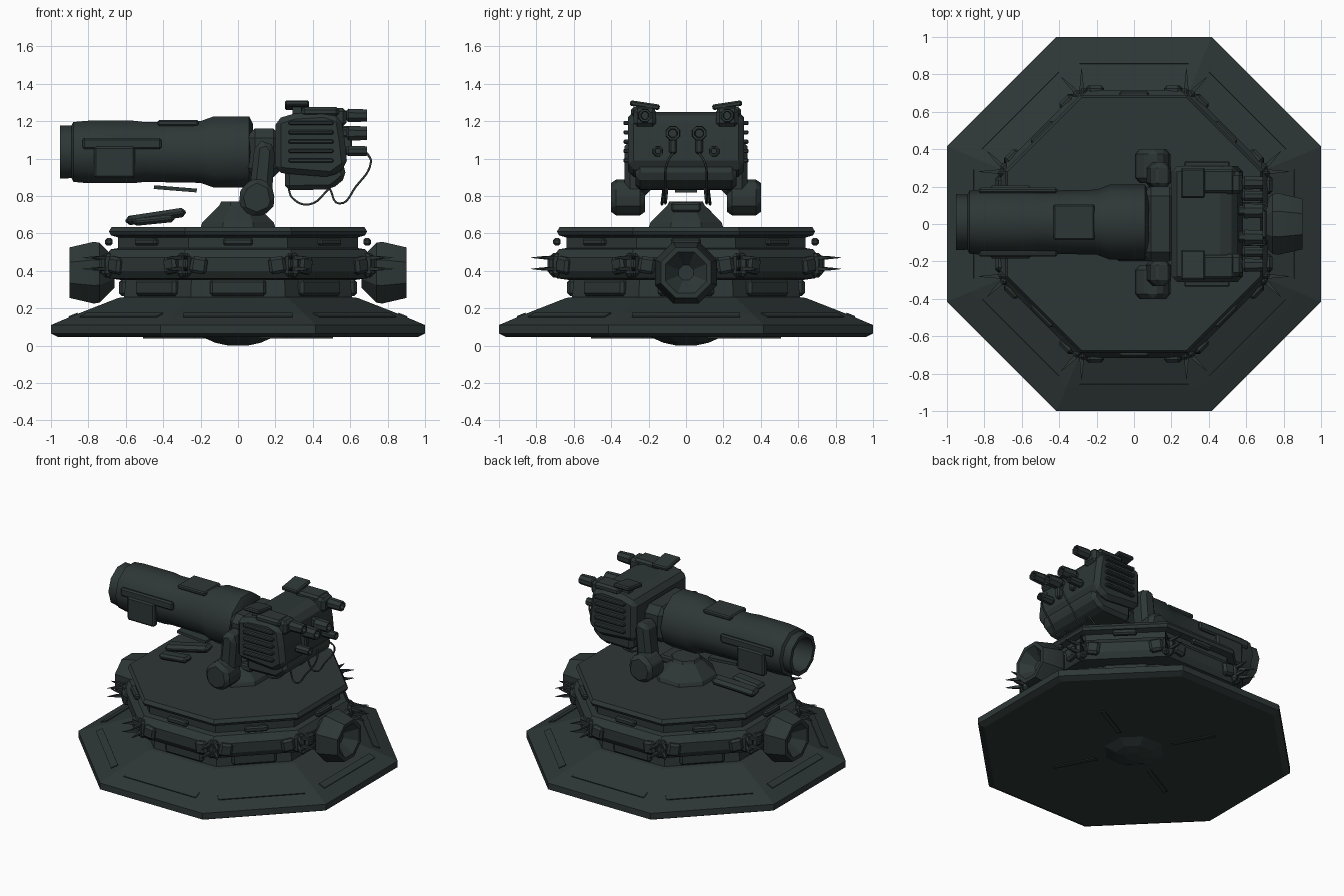
import bpy, bmesh
from math import pi, cos, sin, tan, radians
from mathutils import Matrix, Vector

if "Cube" in bpy.data.objects:
    bpy.data.objects.remove(bpy.data.objects["Cube"])

SLATE = (0.027, 0.038, 0.037, 1)
slate = bpy.data.materials.new("dark_slate")
slate.use_nodes = True
slate.diffuse_color = SLATE
slate.node_tree.nodes["Principled BSDF"].inputs["Base Color"].default_value = SLATE


def finish(name, bm, matrix=None, smooth=0, bevel=0):
    if matrix:
        bm.transform(matrix)
    bmesh.ops.recalc_face_normals(bm, faces=bm.faces)
    me = bpy.data.meshes.new(name)
    bm.to_mesh(me)
    bm.free()
    me.materials.append(slate)
    ob = bpy.data.objects.new(name, me)
    bpy.context.collection.objects.link(ob)
    if bevel:
        mod = ob.modifiers.new("bevel", "BEVEL")
        mod.width = bevel
        mod.segments = 1
    if smooth:
        bpy.ops.object.select_all(action="DESELECT")
        ob.select_set(True)
        bpy.context.view_layer.objects.active = ob
        bpy.ops.object.shade_smooth_by_angle(angle=radians(smooth))
    return ob


def lathe(name, profile, n=8, matrix=None, smooth=0):
    """Turn (apothem, height) points into an n-sided solid along z."""
    bm = bmesh.new()
    rings = []
    for r, z in profile:
        r /= cos(pi / n)
        turn = [2 * pi * (i + 0.5) / n for i in range(n)]
        rings.append([bm.verts.new((r * cos(a), r * sin(a), z)) for a in turn])
    for a, b in zip(rings, rings[1:]):
        for i in range(n):
            j = (i + 1) % n
            bm.faces.new((a[i], a[j], b[j], b[i]))
    bm.faces.new(rings[0])
    bm.faces.new(rings[-1])
    return finish(name, bm, matrix, smooth)


def box(name, size, matrix, bevel=0):
    bm = bmesh.new()
    bmesh.ops.create_cube(bm, size=1)
    bm.transform(Matrix.Diagonal((*size, 1)))
    return finish(name, bm, matrix, bevel=bevel)


def slab(name, outline, y0, y1, bevel=0):
    """Extrude an (x, z) outline from y0 to y1."""
    bm = bmesh.new()
    face = bm.faces.new([bm.verts.new((x, y0, z)) for x, z in outline])
    out = bmesh.ops.extrude_face_region(bm, geom=[face])
    verts = [v for v in out["geom"] if isinstance(v, bmesh.types.BMVert)]
    bmesh.ops.translate(bm, verts=verts, vec=(0, y1 - y0, 0))
    return finish(name, bm, bevel=bevel)


def cable(name, points, width=0.006):
    cu = bpy.data.curves.new(name, "CURVE")
    cu.dimensions = "3D"
    cu.bevel_depth = width
    cu.bevel_resolution = 1
    cu.resolution_u = 6
    sp = cu.splines.new("BEZIER")
    sp.bezier_points.add(len(points) - 1)
    for bp, p in zip(sp.bezier_points, points):
        bp.co = p
        bp.handle_left_type = bp.handle_right_type = "AUTO"
    cu.materials.append(slate)
    ob = bpy.data.objects.new(name, cu)
    bpy.context.collection.objects.link(ob)


def at(x, y, z):
    return Matrix.Translation((x, y, z))


def spin(a, axis="Z"):
    return Matrix.Rotation(a, 4, axis)


# Octagonal base skirt, body and deck
lathe("base_skirt", [(0.96, 0.045), (1, 0.065), (1, 0.11), (0.87, 0.165), (0.64, 0.255), (0.6, 0.26)])
lathe("body_column", [(0.61, 0.25), (0.6, 0.36), (0.64, 0.5), (0.64, 0.6)])
lathe("body_ring", [(0.62, 0.35), (0.69, 0.36), (0.715, 0.4), (0.715, 0.47), (0.68, 0.515), (0.62, 0.525)])
lathe("deck", [(0.63, 0.575), (0.68, 0.59), (0.69, 0.61), (0.675, 0.635), (0.65, 0.635)])
lathe("underside_hub", [(0.05, 0), (0.12, 0.015), (0.2, 0.05)])

# Parts repeated on each of the eight sides
slope = math_slope = 0.38
for k in range(8):
    side = spin(k * pi / 4)
    box("skirt_slot", (0.05, 0.58, 0.009), side @ at(0.88, 0, 0.163) @ spin(slope, "Y"))
    box("column_rib", (0.05, 0.3, 0.09), side @ at(0.61, 0, 0.31), bevel=0.015)
    box("edge_latch", (0.04, 0.16, 0.04), side @ at(0.69, 0, 0.555), bevel=0.01)
    for s in (-1, 1):
        box("ring_clamp", (0.05, 0.09, 0.09), side @ at(0.715, s * 0.21, 0.43) @ spin(s * 0.15, "X"), bevel=0.015)
        box("corner_clamp", (0.1, 0.05, 0.13), side @ at(0.68, s * 0.275, 0.43), bevel=0.02)
        for z in (0.41, 0.47):
            lathe("corner_spike", [(0.012, 0), (0.008, 0.07), (0.001, 0.13)], 4,
                  side @ at(0.7, s * 0.28, z) @ spin(pi / 2, "Y"))

# Flat seams under the base
for k in range(4):
    box("underside_seam", (0.3, 0.03, 0.008), spin(k * pi / 2 + 0.5) @ at(0.42, 0, 0.043))

# Octagonal side pods with a hollow cone in the outer face
for s in (-1, 1):
    lathe("side_pod", [(0.08, 0.66), (0.11, 0.69), (0.16, 0.74), (0.165, 0.77), (0.135, 0.9), (0.11, 0.9), (0.04, 0.82)],
          8, at(0, 0, 0.39) @ spin(s * pi / 2, "Y"), smooth=25)

# Pedestal and loose plates on the deck
lathe("pedestal", [(0.2, 0.63), (0.19, 0.66), (0.1, 0.75), (0.09, 0.77)])
box("pedestal_cap", (0.2, 0.16, 0.05), at(0.06, 0, 0.74), bevel=0.01)
box("deck_plate", (0.32, 0.1, 0.05), at(-0.44, 0.06, 0.69) @ spin(-0.15, "Y") @ spin(0.2), bevel=0.02)
box("deck_plate", (0.22, 0.09, 0.04), at(-0.45, -0.08, 0.67) @ spin(-0.1, "Y"), bevel=0.015)
box("hanging_plate", (0.23, 0.12, 0.02), at(-0.335, 0, 0.838) @ spin(0.08, "Y"))

# Barrel with a hollow muzzle
along = at(0, 0.01, 1.035) @ spin(-pi / 2, "Y")
lathe("barrel", [(0.15, -0.08), (0.19, -0.06), (0.19, 0.13), (0.165, 0.2), (0.16, 0.5), (0.167, 0.56),
                 (0.167, 0.8), (0.16, 0.88), (0.14, 0.89), (0.142, 0.95), (0.115, 0.95), (0.1, 0.75)],
      10, along, smooth=40)
box("barrel_top_panel", (0.22, 0.19, 0.03), at(-0.32, 0.01, 1.19), bevel=0.008)
for s in (-1, 1):
    box("barrel_side_box", (0.22, 0.05, 0.17), at(-0.66, 0.01 + s * 0.17, 0.98), bevel=0.012)
    box("barrel_side_rail", (0.42, 0.03, 0.06), at(-0.62, 0.01 + s * 0.17, 1.08), bevel=0.01)

# Neck joining barrel and engine block
box("neck", (0.2, 0.4, 0.26), at(0.14, 0, 1.03), bevel=0.05)

# Engine block
slab("engine_block", [(0.2, 0.93), (0.25, 0.92), (0.5, 0.9), (0.585, 0.96), (0.57, 1.1), (0.55, 1.22),
                      (0.46, 1.25), (0.3, 1.24), (0.2, 1.21)], -0.31, 0.31, bevel=0.03)
slab("engine_belly", [(0.25, 0.83), (0.5, 0.835), (0.58, 0.9), (0.56, 0.98), (0.25, 0.98)], -0.27, 0.27, bevel=0.025)

lever = [(0.0, 0.8), (0.02, 0.72), (0.1, 0.685), (0.18, 0.72), (0.2, 0.77), (0.18, 0.86), (0.1, 0.9), (0.03, 0.86)]
strut = [(0.06, 0.8), (0.18, 0.8), (0.2, 1.05), (0.16, 1.1), (0.09, 1.08), (0.07, 0.9)]
for s in (-1, 1):
    # Swing arms with heavy feet
    slab("arm_foot", lever, s * 0.22, s * 0.4, bevel=0.05)
    slab("arm_strut", strut, s * 0.19, s * 0.33, bevel=0.03)
    # Cooling fins, roof caps and rear pipes
    for i in range(5):
        box("side_fin", (0.24, 0.04, 0.022), at(0.39, s * 0.315, 0.99 + i * 0.05), bevel=0.006)
    box("roof_block", (0.2, 0.13, 0.05), at(0.44, s * 0.23, 1.25), bevel=0.015)
    box("roof_cap", (0.13, 0.16, 0.03), at(0.315, s * 0.22, 1.285) @ spin(s * 0.15, "X"), bevel=0.008)
    box("roof_post", (0.05, 0.06, 0.06), at(0.315, s * 0.22, 1.25))
    box("rear_shelf", (0.1, 0.12, 0.1), at(0.53, s * 0.22, 1.22), bevel=0.02)
    for y, z, r in ((0.22, 1.23, 0.036), (0.07, 1.135, 0.04), (0.15, 1.04, 0.028)):
        lathe("rear_pipe", [(r * 0.7, 0.52), (r * 0.7, 0.58), (r, 0.59), (r * 0.9, 0.69), (r * 0.6, 0.69), (r * 0.5, 0.63)],
              8, at(0, s * y, z) @ spin(pi / 2, "Y"), smooth=25)
    box("rear_bracket", (0.06, 0.04, 0.15), at(0.58, s * 0.07, 1.1), bevel=0.01)
    # Loose cables
    cable("rear_cable", [(0.69, s * 0.07, 1.03), (0.71, s * 0.1, 0.98), (0.63, s * 0.11, 0.85),
                         (0.54, s * 0.11, 0.76), (0.49, s * 0.1, 0.84)])
    cable("belly_cable", [(0.27, s * 0.12, 0.84), (0.29, s * 0.12, 0.79), (0.38, s * 0.13, 0.755), (0.49, s * 0.12, 0.84)])
